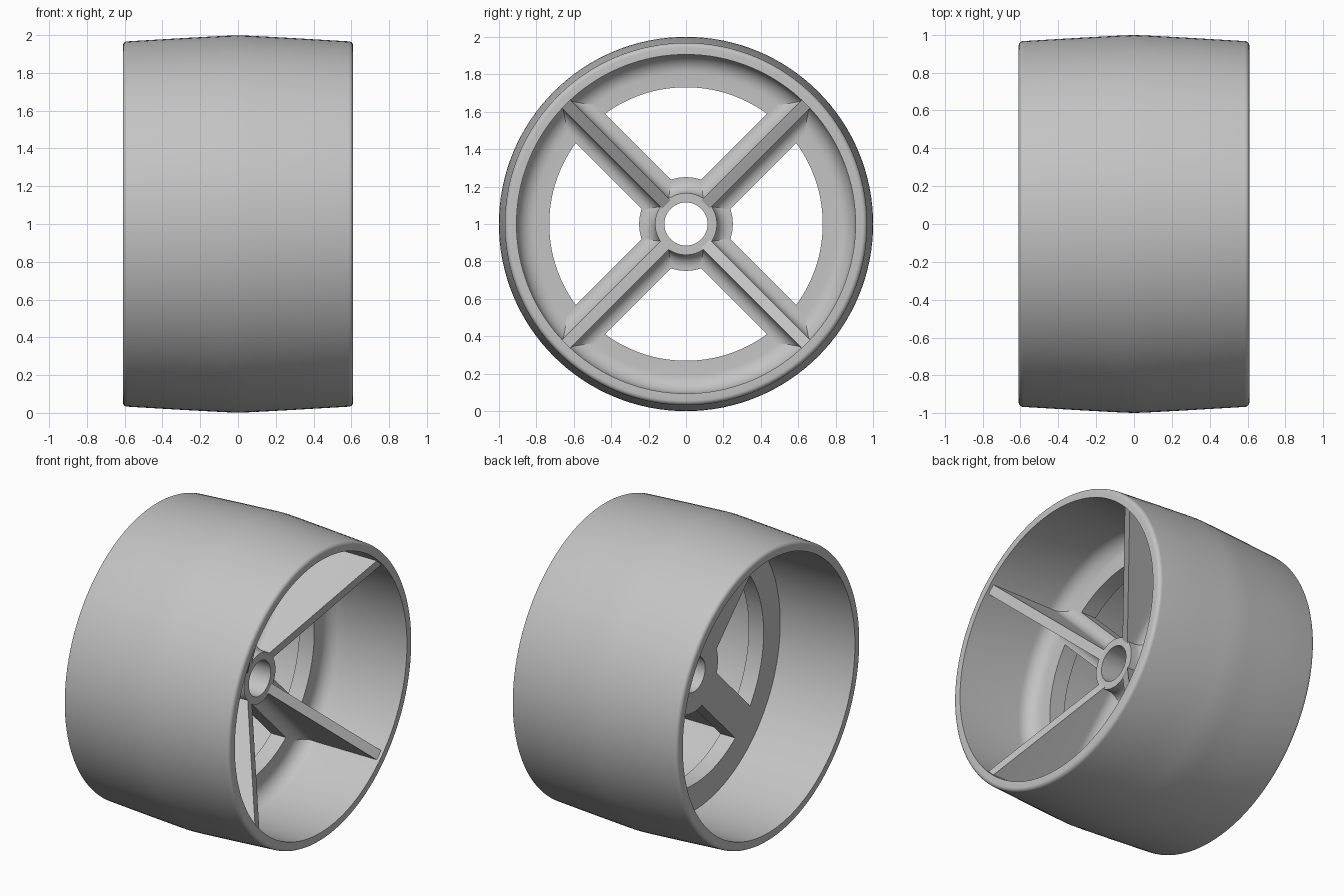
import bpy, bmesh
from math import sin, cos, pi, radians

if "Cube" in bpy.data.objects:
    bpy.data.objects.remove(bpy.data.objects["Cube"], do_unlink=True)

SEGMENTS = 128
BACK, FACE = -0.06, 0.05      # web plate, along the axle
HUB_END, RIM_END = 0.16, 0.61
BORE, HUB_R, HUB_PLATE_R = 0.115, 0.165, 0.25
HOLE_R, INNER_R, OUTER_R = 0.73, 0.905, 0.967

grey = bpy.data.materials.new("light grey")
grey.use_nodes = True
grey.diffuse_color = (0.55, 0.55, 0.55, 1)
grey.node_tree.nodes["Principled BSDF"].inputs["Base Color"].default_value = (0.55, 0.55, 0.55, 1)


def arc(cx, cy, radius, start, end, steps=8):
    """Points on an arc, angles in degrees."""
    angles = [radians(start + (end - start) * i / steps) for i in range(steps + 1)]
    return [(cx + radius * cos(a), cy + radius * sin(a)) for a in angles]


def loft(name, rings, closed):
    """Skin a list of closed rings of points into a solid."""
    bm = bmesh.new()
    loops = [[bm.verts.new(p) for p in ring] for ring in rings]
    pairs = list(zip(loops, loops[1:] + loops[:1])) if closed else list(zip(loops, loops[1:]))
    for a, b in pairs:
        for i in range(len(a)):
            j = (i + 1) % len(a)
            bm.faces.new((a[i], a[j], b[j], b[i]))
    if not closed:
        bm.faces.new(loops[0])
        bm.faces.new(loops[-1])
    bmesh.ops.recalc_face_normals(bm, faces=bm.faces)
    mesh = bpy.data.meshes.new(name)
    bm.to_mesh(mesh)
    bm.free()
    mesh.materials.append(grey)
    obj = bpy.data.objects.new(name, mesh)
    bpy.context.collection.objects.link(obj)
    obj.location.z = 1
    bpy.ops.object.select_all(action='DESELECT')
    obj.select_set(True)
    bpy.context.view_layer.objects.active = obj
    bpy.ops.object.shade_smooth_by_angle(angle=radians(30))
    return obj


def lathe(name, profile):
    """Turn an (axle position, radius) profile around the x axis."""
    turns = [2 * pi * k / SEGMENTS for k in range(SEGMENTS)]
    return loft(name, [[(x, r * cos(t), r * sin(t)) for x, r in profile] for t in turns], True)


# Crowned rim with rounded outer edges and a coved web ring
edge = 0.025
crown = [(x, 1 - 0.033 * abs(x) / RIM_END) for x in (-0.3, -0.08)]
crown += [(0, 0.999)] + [(-x, r) for x, r in reversed(crown)]
cove = 0.1
rim = arc(-RIM_END + edge, OUTER_R - edge, edge, 180, 90, 5)
rim += crown
rim += arc(RIM_END - edge, OUTER_R - edge, edge, 90, 0, 5)
rim += [(RIM_END, INNER_R)]
rim += arc(FACE + cove, INNER_R - cove, cove, 90, 180)
rim += [(FACE, HOLE_R), (BACK, HOLE_R), (BACK, INNER_R), (-RIM_END, INNER_R)]
lathe("rim", rim)

# Hub tube flaring into a round plate
flare = 0.07
hub = [(BACK, BORE), (HUB_END, BORE), (HUB_END, HUB_R)]
hub += arc(FACE + flare, HUB_R + flare, flare, 270, 180)
hub += [(FACE, HUB_PLATE_R), (BACK, HUB_PLATE_R)]
lathe("hub", hub)


# Spokes: flat bars with a coved rib that rises toward the rim
def spoke_section(top):
    half_bar, half_rib, fillet = 0.11, 0.032, 0.07
    side = [(half_bar, BACK), (half_bar, FACE)]
    side += arc(half_rib + fillet, FACE + fillet, fillet, 270, 180)
    side += [(half_rib, top)]
    return side + [(-w, x) for w, x in reversed(side)]


for k in range(4):
    a = pi / 4 + k * pi / 2
    rings = [[(x, r * cos(a) - w * sin(a), r * sin(a) + w * cos(a)) for w, x in spoke_section(top)]
             for r, top in ((0.14, HUB_END - 0.005), (0.915, RIM_END - 0.015))]
    loft("spoke_%d" % (k + 1), rings, False)
